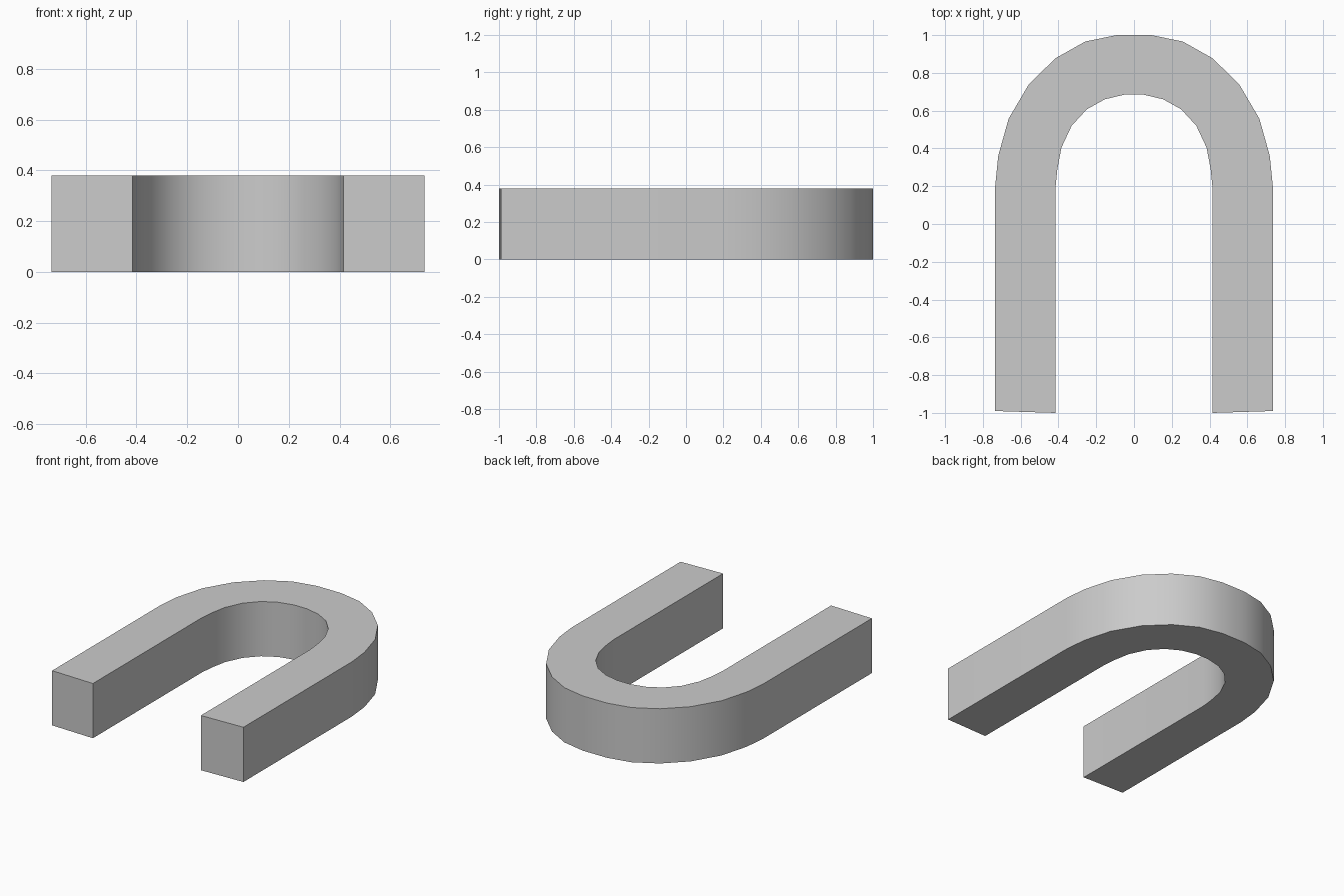
import bpy, bmesh, math

cube = bpy.data.objects.get("Cube")
if cube:
    bpy.data.objects.remove(cube, do_unlink=True)

HEIGHT = 0.38
# Right-hand half of the bar outline, from the tip to the crown of the bend
outer = [(0.735, -0.99), (0.735, 0.2), (0.719, 0.36), (0.664, 0.557),
         (0.556, 0.741), (0.415, 0.878), (0.258, 0.966), (0.092, 1.0)]
inner = [(0.415, -1.0), (0.415, 0.2), (0.406, 0.29), (0.384, 0.405),
         (0.33, 0.52), (0.25, 0.607), (0.155, 0.66), (0.05, 0.685)]


def mirrored(half):
    """Complete a half outline across the x = 0 plane."""
    return half + [(-x, y) for x, y in reversed(half)]


# Grey material
grey = bpy.data.materials.new("light_grey")
grey.use_nodes = True
colour = (0.6, 0.6, 0.6, 1)
grey.diffuse_color = colour
grey.node_tree.nodes["Principled BSDF"].inputs["Base Color"].default_value = colour

# Flat strip between the outlines, raised into a solid bar
bm = bmesh.new()
rim = [bm.verts.new((x, y, 0)) for x, y in mirrored(outer)]
bore = [bm.verts.new((x, y, 0)) for x, y in mirrored(inner)]
for i in range(len(rim) - 1):
    bm.faces.new((rim[i], rim[i + 1], bore[i + 1], bore[i]))
raised = bmesh.ops.extrude_face_region(bm, geom=bm.faces[:])["geom"]
top = [g for g in raised if isinstance(g, bmesh.types.BMVert)]
bmesh.ops.translate(bm, verts=top, vec=(0, 0, HEIGHT))
bmesh.ops.recalc_face_normals(bm, faces=bm.faces[:])

mesh = bpy.data.meshes.new("horseshoe_bar")
bm.to_mesh(mesh)
bm.free()
mesh.materials.append(grey)
bar = bpy.data.objects.new("horseshoe_bar", mesh)
bpy.context.collection.objects.link(bar)

# Smooth the curved walls while keeping the rims crisp
bpy.ops.object.select_all(action="DESELECT")
bar.select_set(True)
bpy.context.view_layer.objects.active = bar
bpy.ops.object.shade_smooth_by_angle(angle=math.radians(30))
